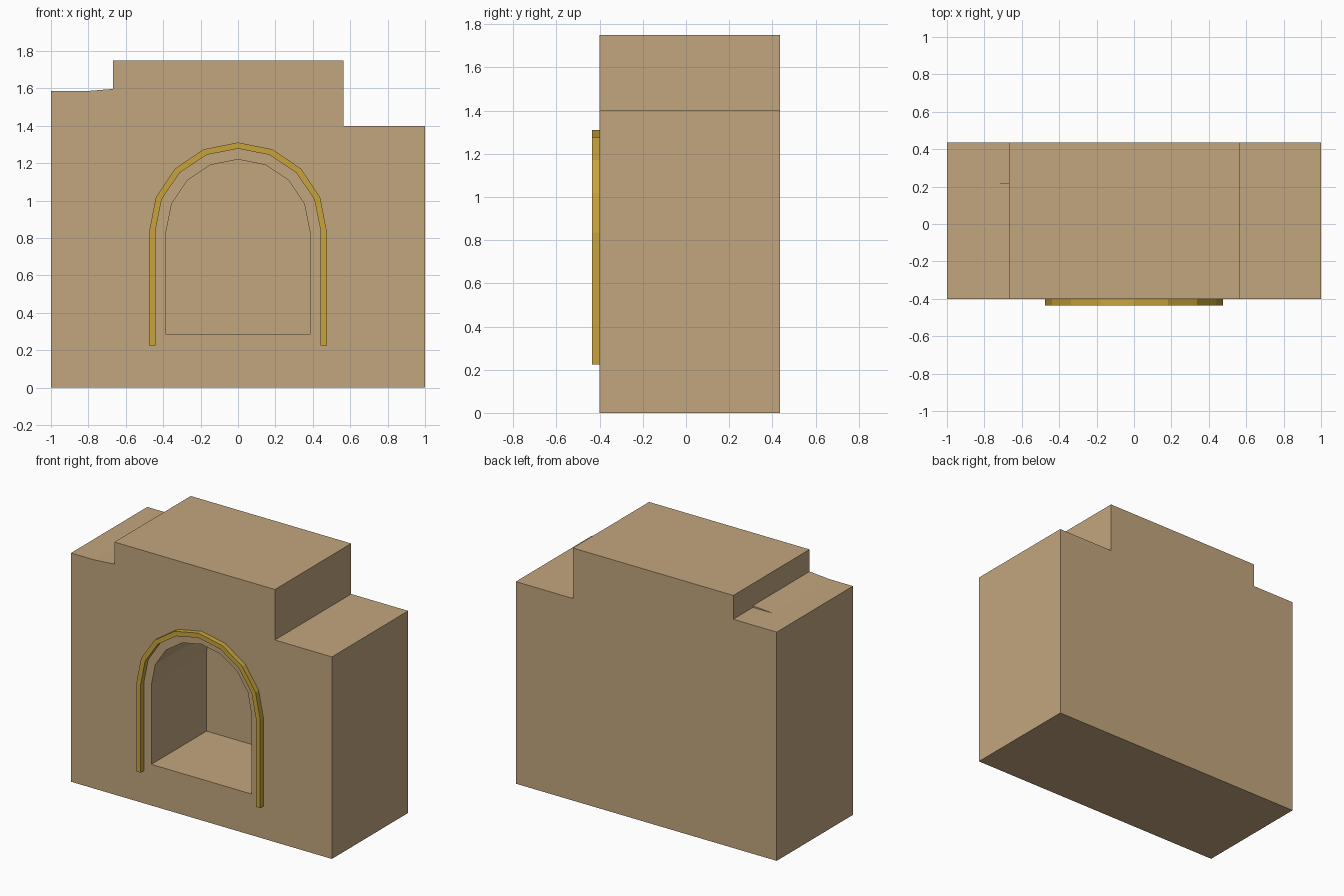
import bpy, bmesh, math

old = bpy.data.objects.get("Cube")
if old:
    bpy.data.objects.remove(old, do_unlink=True)


def material(name, rgb):
    mat = bpy.data.materials.new(name)
    mat.use_nodes = True
    colour = (*rgb, 1)
    mat.diffuse_color = colour
    mat.node_tree.nodes["Principled BSDF"].inputs["Base Color"].default_value = colour
    return mat


def prism(name, outline, y_front, y_back, mat):
    """Extrude an x-z outline along y."""
    bm = bmesh.new()
    face = bm.faces.new([bm.verts.new((x, y_front, z)) for x, z in outline])
    moved = bmesh.ops.extrude_face_region(bm, geom=[face])["geom"]
    bmesh.ops.translate(bm, vec=(0, y_back - y_front, 0),
                        verts=[v for v in moved if isinstance(v, bmesh.types.BMVert)])
    bmesh.ops.recalc_face_normals(bm, faces=bm.faces)
    mesh = bpy.data.meshes.new(name)
    bm.to_mesh(mesh)
    bm.free()
    mesh.materials.append(mat)
    obj = bpy.data.objects.new(name, mesh)
    bpy.context.collection.objects.link(obj)
    return obj


def arch(radius, base, spring=0.836, segments=8):
    """Round-headed outline from the left foot over the top to the right foot."""
    curve = [(-radius * math.cos(math.pi * i / segments),
              spring + radius * math.sin(math.pi * i / segments))
             for i in range(segments + 1)]
    return [(-radius, base)] + curve + [(radius, base)]


stone = material("sandstone", (0.54, 0.381, 0.209))
gold = material("gold", (0.584, 0.371, 0.045))
FRONT, BACK = -0.4, 0.435

# Stepped wall block
block = prism("wall_block", [(-1, 0), (1, 0), (1, 1.4), (0.563, 1.4), (0.563, 1.75),
                             (-0.667, 1.75), (-0.667, 1.585), (-1, 1.585)],
              FRONT, BACK, stone)

# Arched niche cut into the front
cutter = prism("niche_cutter", arch(0.384, 0.285), FRONT - 0.2, 0.204, stone)
cutter.hide_render = True
cut = block.modifiers.new("niche", "BOOLEAN")
cut.operation = "DIFFERENCE"
cut.solver = "EXACT"
cut.object = cutter
bpy.context.view_layer.objects.active = block
bpy.ops.object.modifier_apply(modifier=cut.name)
bpy.data.objects.remove(cutter, do_unlink=True)

# Slight rise on the higher ledge, ending in a small step
prism("ledge_rise", [(-0.82, 1.585), (-0.667, 1.585), (-0.667, 1.597)],
      FRONT, 0.22, stone)

# Gold trim around the niche
prism("arch_trim", arch(0.475, 0.225) + arch(0.442, 0.225)[::-1],
      FRONT - 0.035, FRONT, gold)
